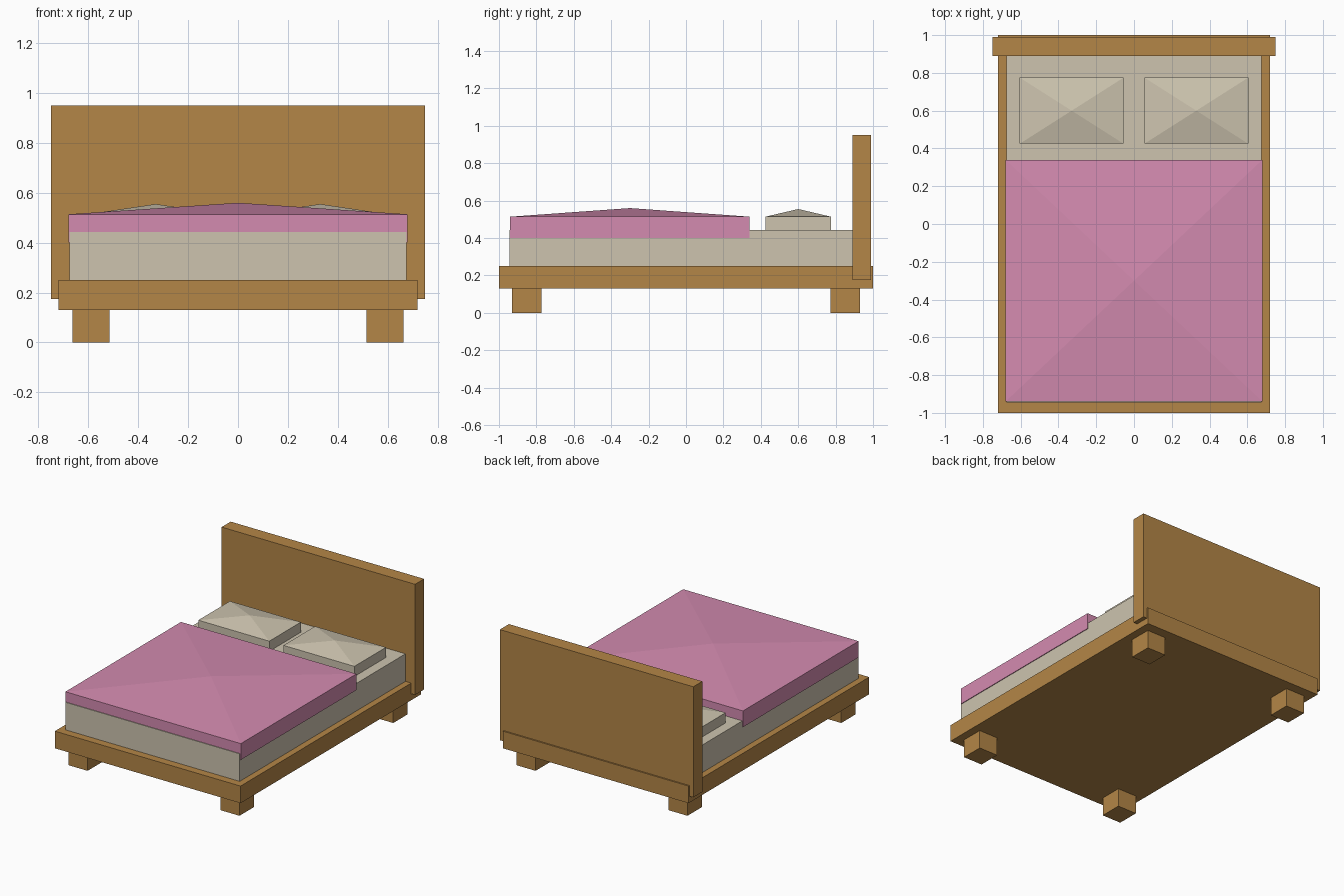
import bpy
import bmesh

cube = bpy.data.objects.get("Cube")
if cube:
    bpy.data.objects.remove(cube, do_unlink=True)


def material(name, rgb):
    """Flat colour from 0-255 display values, converted to linear."""
    linear = [((c / 255 + 0.055) / 1.055) ** 2.4 for c in rgb]
    mat = bpy.data.materials.new(name)
    mat.use_nodes = True
    mat.diffuse_color = (*linear, 1)
    bsdf = mat.node_tree.nodes["Principled BSDF"]
    bsdf.inputs["Base Color"].default_value = (*linear, 1)
    bsdf.inputs["Roughness"].default_value = 0.9
    return mat


wood = material("warm wood", (180, 134, 71))
linen = material("cream linen", (205, 196, 175))
pink = material("pink blanket", (212, 139, 176))


def box(name, xs, ys, zs, mat, peak=None):
    """Box spanning the given ranges; peak raises a pyramid on its top."""
    bm = bmesh.new()
    bmesh.ops.create_cube(bm, size=1)
    for v in bm.verts:
        v.co = [lo + (hi - lo) * (c + 0.5) for c, (lo, hi) in zip(v.co, (xs, ys, zs))]
    if peak:
        bm.normal_update()
        top = max(bm.faces, key=lambda f: f.normal.z)
        apex = bmesh.ops.poke(bm, faces=[top])["verts"][0]
        apex.co.z = peak
    mesh = bpy.data.meshes.new(name)
    bm.to_mesh(mesh)
    bm.free()
    mesh.materials.append(mat)
    obj = bpy.data.objects.new(name, mesh)
    bpy.context.collection.objects.link(obj)
    return obj


# Wooden bedstead
box("bed_frame", (-0.72, 0.72), (-1, 1), (0.13, 0.25), wood)
box("headboard", (-0.75, 0.75), (0.89, 0.99), (0.175, 0.95), wood)

# Mattress and blanket
box("mattress", (-0.675, 0.675), (-0.945, 0.9), (0.24, 0.443), linen)
box("blanket", (-0.68, 0.68), (-0.94, 0.34), (0.40, 0.514), pink, peak=0.56)

# Mirrored pillows and legs
for side, s in (("right", -1), ("left", 1)):
    box(side + "_pillow", sorted((s * 0.055, s * 0.605)), (0.425, 0.775),
        (0.44, 0.514), linen, peak=0.555)
    for end, e in (("front", -1), ("back", 1)):
        box(f"{end}_{side}_leg", sorted((s * 0.515, s * 0.663)),
            sorted((e * 0.772, e * 0.93)), (0, 0.135), wood)
